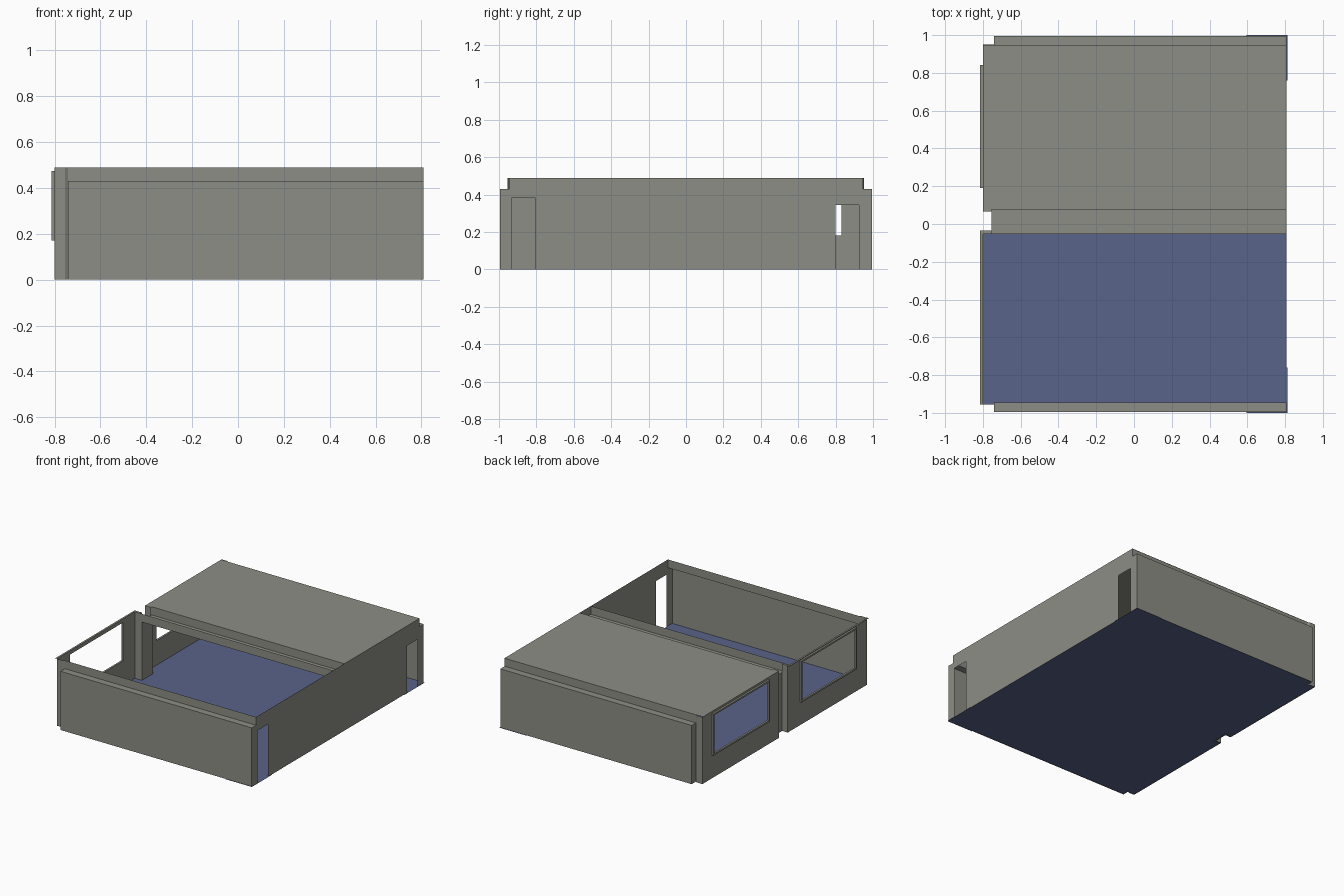
import bpy

if "Cube" in bpy.data.objects:
    bpy.data.objects.remove(bpy.data.objects["Cube"])

LEDGE, TOP = 0.43, 0.49      # ledge height and full wall height
XB, XF = -0.80, 0.808        # window facade and corridor wall positions


def material(name, rgb):
    m = bpy.data.materials.new(name)
    m.diffuse_color = (*rgb, 1)
    m.use_nodes = True
    m.node_tree.nodes["Principled BSDF"].inputs["Base Color"].default_value = m.diffuse_color
    return m


GREY = material("warm_grey", (0.27, 0.27, 0.238))
BLUE = material("slate_blue", (0.098, 0.125, 0.25))


def mesh(name, verts, faces, mat):
    me = bpy.data.meshes.new(name)
    me.from_pydata(verts, [], faces)
    me.materials.append(mat)
    ob = bpy.data.objects.new(name, me)
    bpy.context.collection.objects.link(ob)
    return ob


def wall(name, path, z0, z1):
    """Thin upright wall following a plan path."""
    n = len(path)
    verts = [(x, y, z) for z in (z0, z1) for x, y in path]
    return mesh(name, verts, [(i, i + 1, n + i + 1, n + i) for i in range(n - 1)], GREY)


def plate(name, outline, z, mat):
    """Flat horizontal sheet."""
    return mesh(name, [(x, y, z) for x, y in outline], [range(len(outline))], mat)


def rect(x0, x1, y0, y1):
    return [(x0, y0), (x1, y0), (x1, y1), (x0, y1)]


def loop(x, y0, y1, z0, z1):
    return [(x, y0, z0), (x, y1, z0), (x, y1, z1), (x, y0, z1)]


def bridge(a, b):
    return [(a + i, a + (i + 1) % 4, b + (i + 1) % 4, b + i) for i in range(4)]


def window_wall(name, y0, y1, w0, w1):
    """Facade sheet with a window hole and a slightly projecting frame."""
    zb, zt, t = 0.17, 0.475, 0.012
    mesh(name, loop(XB, y0, y1, 0, TOP) + loop(XB, w0, w1, zb, zt), bridge(0, 4), GREY)
    v = (loop(XB, w0, w1, zb, zt) + loop(XB - 0.014, w0, w1, zb, zt)
         + loop(XB - 0.014, w0 + t, w1 - t, zb + t, zt - t)
         + loop(XB, w0 + t, w1 - t, zb + t, zt - t))
    mesh(name + "_frame", v, bridge(0, 4) + bridge(4, 8) + bridge(8, 12) + bridge(12, 0), GREY)


# Floor with notched facade corners and centre recess
plate("floor", [(XF, -0.995), (XF, 0.995), (-0.742, 0.995), (-0.742, 0.95), (XB, 0.95),
                (XB, 0.065), (-0.755, 0.065), (-0.755, -0.035), (XB, -0.035),
                (XB, -0.955), (-0.742, -0.955), (-0.742, -0.995)], 0.003, BLUE)

# Corridor wall with two door openings, stepped at the top corners
corridor = [(-0.995, 0), (-0.93, 0), (-0.93, 0.385), (-0.808, 0.385), (-0.808, 0),
            (0.80, 0), (0.80, 0.345), (0.925, 0.345), (0.925, 0), (0.995, 0),
            (0.995, LEDGE), (0.945, LEDGE), (0.945, TOP), (-0.945, TOP),
            (-0.945, LEDGE), (-0.995, LEDGE)]
mesh("corridor_wall", [(XF, y, z) for y, z in corridor], [range(len(corridor))], GREY)

# Facades with windows
window_wall("open_room_facade", -0.955, -0.035, -0.815, -0.175)
window_wall("roofed_room_facade", 0.065, 0.95, 0.19, 0.843)
plate("facade_top_flange", rect(-0.814, XB, -0.955, -0.035), TOP, GREY)

# Side walls, ledges, upper strips, corner returns and door thresholds
for s, side in ((-1, "front"), (1, "back")):
    wall(side + "_wall", [(-0.742, s * 0.945), (-0.742, s * 0.995), (XF, s * 0.995)], 0, LEDGE)
    plate(side + "_ledge", rect(-0.742, XF, s * 0.945, s * 0.995), LEDGE, GREY)
    wall(side + "_upper_strip", [(-0.742, s * 0.945), (XF, s * 0.945)], LEDGE, TOP)
    wall(side + "_corner_return", [(XB, s * 0.953), (-0.755, s * 0.953), (-0.742, s * 0.945)], 0, TOP)
    plate(side + "_threshold", rect(0.595, 0.812, s * 0.76, s * 1.0), 0.0, BLUE)

# Centre beam: a channel between the two rooms
plate("beam_channel", rect(-0.755, XF, -0.052, 0.077), LEDGE, GREY)
for y, side in ((-0.052, "front"), (0.077, "back")):
    wall("beam_" + side + "_strip", [(-0.755, y), (XF, y)], LEDGE, TOP)

# Centre pillar at the facade: outer recess and inner casing
wall("pillar_recess", [(XB, -0.035), (-0.755, -0.035), (-0.755, 0.065), (XB, 0.065)], 0, LEDGE)
for y, c, side in ((-0.035, -0.052, "front"), (0.065, 0.077, "back")):
    wall("recess_" + side + "_upper", [(XB, y), (-0.755, y)], LEDGE, TOP)
    plate("pillar_" + side + "_cap", rect(XB, -0.755, c, y), TOP, GREY)
    wall("pillar_" + side + "_upper", [(XB, c), (-0.755, c)], LEDGE, TOP)
wall("pillar_casing", [(XB, -0.052), (-0.742, -0.052), (-0.742, 0.077), (XB, 0.077)], 0, LEDGE)

# Roof over the back room
plate("roof", rect(XB, XF, 0.077, 0.947), TOP, GREY)
